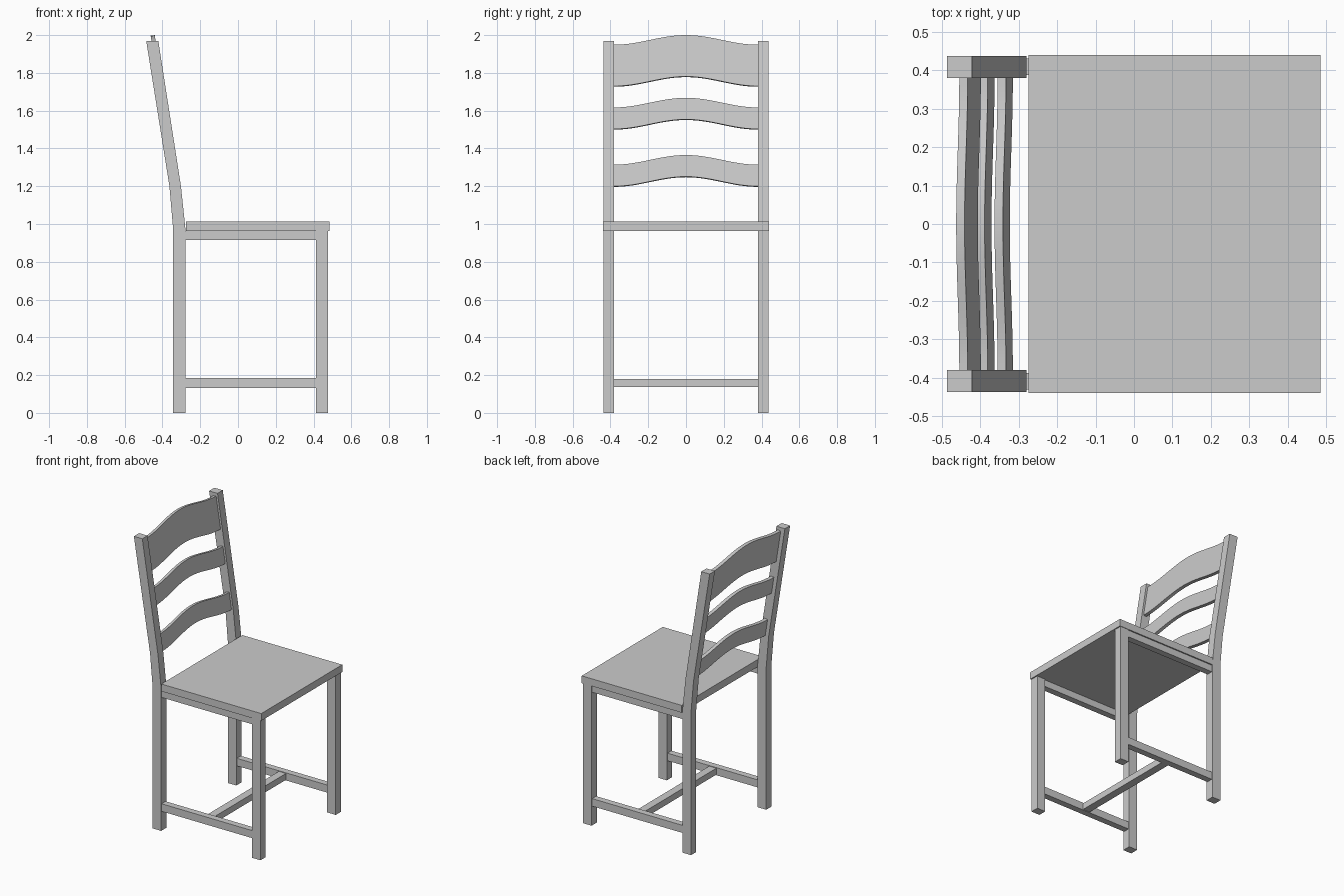
import bpy, bmesh, math
from mathutils import Vector

if "Cube" in bpy.data.objects:
    bpy.data.objects.remove(bpy.data.objects["Cube"])


def prism(name, profile, offset):
    """Extrude a closed 3D outline by an offset vector."""
    bm = bmesh.new()
    face = bm.faces.new([bm.verts.new(p) for p in profile])
    res = bmesh.ops.extrude_face_region(bm, geom=[face])
    verts = [v for v in res["geom"] if isinstance(v, bmesh.types.BMVert)]
    bmesh.ops.translate(bm, verts=verts, vec=offset)
    bmesh.ops.recalc_face_normals(bm, faces=bm.faces)
    mesh = bpy.data.meshes.new(name)
    bm.to_mesh(mesh)
    bm.free()
    ob = bpy.data.objects.new(name, mesh)
    bpy.context.collection.objects.link(ob)
    return ob


def box(name, x, y, z):
    outline = [(x[0], y[0], z[0]), (x[1], y[0], z[0]), (x[1], y[0], z[1]), (x[0], y[0], z[1])]
    return prism(name, outline, (0, y[1] - y[0], 0))


# Seat board
box("seat", (-0.275, 0.485), (-0.44, 0.44), (0.962, 1.012))

# Rear leg and back post share one bent side profile
POST = [(-0.344, 0), (-0.279, 0), (-0.279, 0.98), (-0.302, 1.2),
        (-0.422, 1.97), (-0.486, 1.97), (-0.363, 1.2), (-0.344, 0.98)]

for side, s in (("right", -1), ("left", 1)):
    # Legs
    prism("rear_leg_post_" + side, [(x, s * 0.38, z) for x, z in POST], (0, s * 0.057, 0))
    box("front_leg_" + side, (0.412, 0.477), (s * 0.38, s * 0.437), (0, 0.962))
    # Side apron and lower stretcher
    box("apron_" + side, (-0.279, 0.412), (s * 0.387, s * 0.431), (0.915, 0.962))
    box("side_stretcher_" + side, (-0.279, 0.412), (s * 0.387, s * 0.431), (0.132, 0.184))

# Cross stretcher joining the two sides
box("cross_stretcher", (0.04, 0.094), (-0.387, 0.387), (0.136, 0.18))

# Arched back slats, leaning with the posts
LEAN = 0.157
THICK = 0.022
NORMAL = Vector((1, 0, LEAN)).normalized() * THICK
HALF, STEPS = 0.381, 24


def slat(name, low, high):
    ys = [-HALF + 2 * HALF * i / STEPS for i in range(STEPS + 1)]

    def edge(y, z0):
        z = z0 + 0.051 * 0.5 * (1 + math.cos(math.pi * y / HALF)) - NORMAL.z
        return (-0.463 + (2 - z) * LEAN, y, z)

    outline = [edge(y, low) for y in ys] + [edge(y, high) for y in reversed(ys)]
    ob = prism(name, outline, NORMAL)
    bpy.ops.object.select_all(action='DESELECT')
    ob.select_set(True)
    bpy.context.view_layer.objects.active = ob
    bpy.ops.object.shade_smooth_by_angle(angle=math.radians(30))


slat("lower_slat", 1.2, 1.314)
slat("middle_slat", 1.503, 1.617)
slat("top_slat", 1.73, 1.949)
